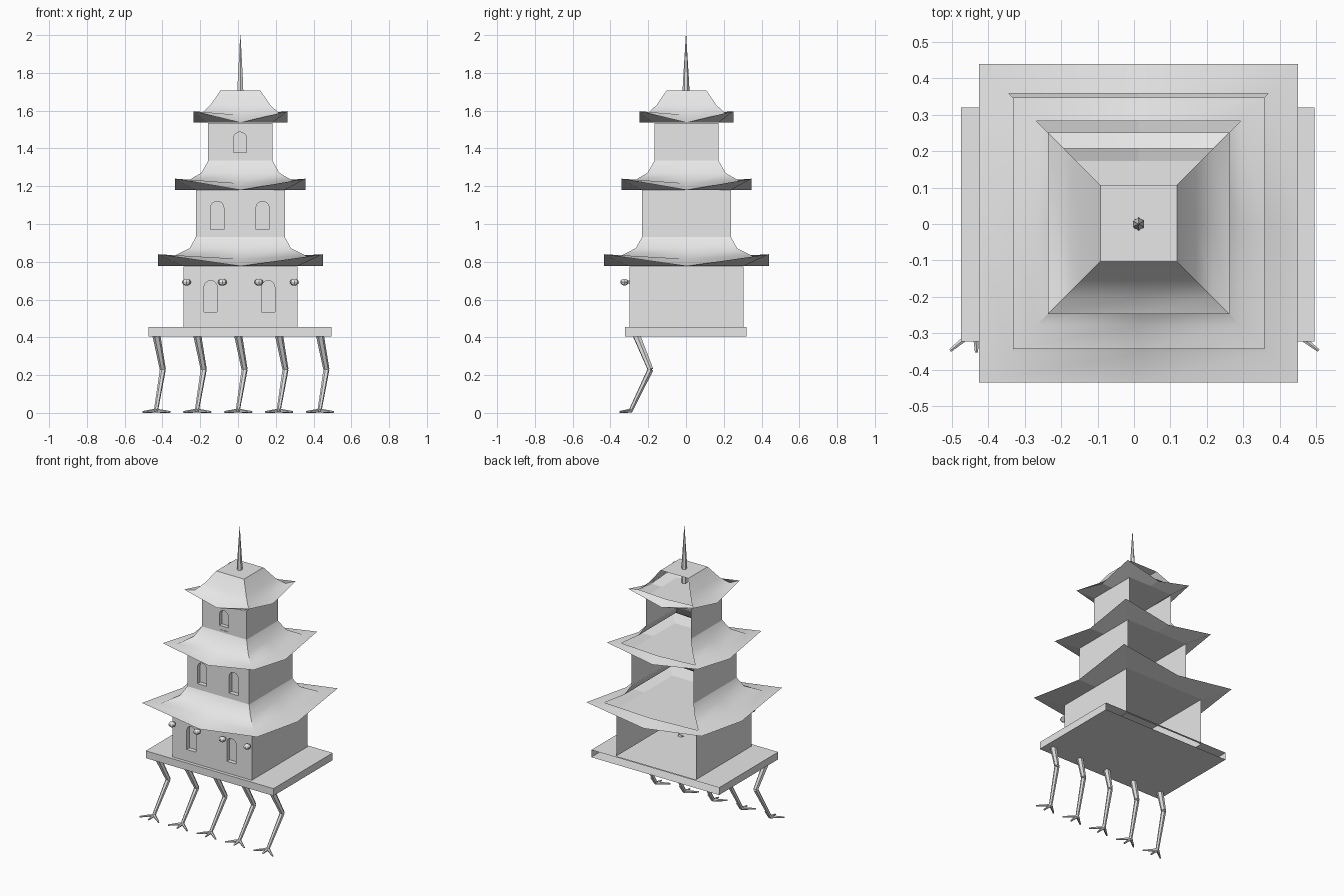
import bpy, bmesh, math
from mathutils import Vector, Matrix

cube = bpy.data.objects.get("Cube")
if cube:
    bpy.data.objects.remove(cube, do_unlink=True)

grey = bpy.data.materials.new("plain_grey")
grey.use_nodes = True
grey.diffuse_color = (0.8, 0.8, 0.8, 1)
grey.node_tree.nodes["Principled BSDF"].inputs["Base Color"].default_value = (0.8, 0.8, 0.8, 1)

CX, CY = 0.0125, 0.0025  # centre of the tower


def finish(bm, name, smooth=False):
    bmesh.ops.remove_doubles(bm, verts=bm.verts, dist=0.0001)
    bmesh.ops.recalc_face_normals(bm, faces=bm.faces)
    mesh = bpy.data.meshes.new(name)
    bm.to_mesh(mesh)
    bm.free()
    mesh.materials.append(grey)
    obj = bpy.data.objects.new(name, mesh)
    bpy.context.collection.objects.link(obj)
    if smooth:
        bpy.ops.object.select_all(action='DESELECT')
        obj.select_set(True)
        bpy.context.view_layer.objects.active = obj
        bpy.ops.object.shade_smooth_by_angle(angle=math.radians(32))
    return obj


def face(bm, points):
    return bm.faces.new([bm.verts.new(p) for p in points])


def flat_rect(bm, x0, x1, y0, y1, z):
    face(bm, [(x0, y0, z), (x1, y0, z), (x1, y1, z), (x0, y1, z)])


def taper(bm, a, b, r1, r2, sides=6):
    """Tapered rod between two points."""
    a, b = Vector(a), Vector(b)
    d = b - a
    m = Matrix.Translation((a + b) / 2) @ d.to_track_quat('Z', 'Y').to_matrix().to_4x4()
    bmesh.ops.create_cone(bm, cap_ends=True, segments=sides, radius1=r1, radius2=r2,
                          depth=d.length, matrix=m)


def arch(cx, z0, z1, r=0.035):
    """Outline of a round-topped window as (x, z) pairs."""
    pts = [(cx - r, z0), (cx + r, z0)]
    for i in range(9):
        a = math.pi * i / 8
        pts.append((cx + r * math.cos(a), z1 - r + r * math.sin(a)))
    return pts


def loop_edges(bm, verts):
    return [bm.edges.new((v, verts[i - 1])) for i, v in enumerate(verts)]


def storey(name, half, z0, z1, windows):
    """Front wall with recessed windows and two side walls, open at the back."""
    bm = bmesh.new()
    x0, x1, y0, y1 = CX - half, CX + half, CY - half, CY + half
    outer = [bm.verts.new(p) for p in ((x0, y0, z0), (x1, y0, z0), (x1, y0, z1), (x0, y0, z1))]
    edges = loop_edges(bm, outer)
    outlines = []
    for w in windows:
        vs = [bm.verts.new((x, y0, z)) for x, z in arch(*w)]
        edges += loop_edges(bm, vs)
        outlines.append(vs)
    bmesh.ops.triangle_fill(bm, use_beauty=True, use_dissolve=False, edges=edges, normal=(0, -1, 0))
    for vs in outlines:
        back = [bm.verts.new(v.co + Vector((0, 0.03, 0))) for v in vs]
        for i in range(len(vs)):
            bm.faces.new((vs[i - 1], vs[i], back[i], back[i - 1]))
        bm.faces.new(back)
    for x in (x0, x1):
        face(bm, [(x, y0, z0), (x, y1, z0), (x, y1, z1), (x, y0, z1)])
    finish(bm, name)


def roof(name, rings, wall_half, cap=False):
    """Curved four-sided roof with raised corners; the back keeps only its eave band."""
    def edge_points(side, ring):
        h, zc, zm = ring
        rot = Matrix.Rotation(side * math.pi / 2, 3, 'Z')
        return [rot @ Vector(p) + Vector((CX, CY, 0))
                for p in ((-h, -h, zc), (0, -h, zm), (h, -h, zc))]

    def bands(bm, side, lower, upper):
        a, b = edge_points(side, lower), edge_points(side, upper)
        for i in range(2):
            face(bm, [a[i], a[i + 1], b[i + 1], b[i]])

    bm = bmesh.new()
    for side in range(4):
        count = 1 if side == 2 else len(rings) - 1
        for lower, upper in list(zip(rings, rings[1:]))[:count]:
            bands(bm, side, lower, upper)
    h, z = rings[-1][:2]
    if cap:
        flat_rect(bm, CX - h, CX + h, CY - h, CY + h, z)
    finish(bm, name, True)

    # Underside running from the eaves to a flat ceiling
    bm = bmesh.new()
    low = rings[0][2]
    inner = (wall_half, low, low)
    for side in range(4):
        bands(bm, side, rings[0], inner)
    flat_rect(bm, CX - wall_half, CX + wall_half, CY - wall_half, CY + wall_half, low)
    finish(bm, name + "_underside")


# Platform: hollow tray, open at the back and under the tower
bm = bmesh.new()
X0, X1, Y0, Y1, Z0, Z1 = -0.475, 0.495, -0.322, 0.32, 0.405, 0.455
flat_rect(bm, X0, X1, Y0, Y1, Z0)
face(bm, [(X0, Y0, Z0), (X1, Y0, Z0), (X1, Y0, Z1), (X0, Y0, Z1)])
for x in (X0, X1):
    face(bm, [(x, Y0, Z0), (x, Y1, Z0), (x, Y1, Z1), (x, Y0, Z1)])
H = 0.302
flat_rect(bm, X0, CX - H, Y0, Y1, Z1)
flat_rect(bm, CX + H, X1, Y0, Y1, Z1)
flat_rect(bm, CX - H, CX + H, Y0, CY - H, Z1)
flat_rect(bm, CX - H, CX + H, CY + H, Y1, Z1)
finish(bm, "platform")

# Storeys
storey("lower_walls", 0.302, 0.455, 0.775, [(-0.145, 0.535, 0.70), (0.16, 0.535, 0.70)])
storey("middle_walls", 0.235, 0.93, 1.18, [(-0.11, 0.97, 1.12), (0.13, 0.97, 1.12)])
storey("upper_walls", 0.17, 1.335, 1.535, [(0.01, 1.35, 1.487)])

# Sill in the upper window
bm = bmesh.new()
bmesh.ops.create_cube(bm, size=1, matrix=Matrix.Translation((0.01, CY - 0.155, 1.364))
                      @ Matrix.Diagonal((0.07, 0.026, 0.027, 1)))
finish(bm, "upper_window_sill")

# Roofs: (half width, corner height, middle height) from eave to top
roof("lower_roof", [(0.437, 0.84, 0.777), (0.355, 0.828, 0.815),
                    (0.268, 0.872, 0.872), (0.235, 0.932, 0.932)], 0.302)
roof("middle_roof", [(0.345, 1.24, 1.18), (0.28, 1.228, 1.215),
                     (0.207, 1.27, 1.27), (0.17, 1.335, 1.335)], 0.235)
roof("upper_roof", [(0.249, 1.597, 1.537), (0.204, 1.587, 1.577),
                    (0.158, 1.63, 1.63), (0.105, 1.708, 1.708)], 0.17, cap=True)

# Spire
bm = bmesh.new()
taper(bm, (CX, 0, 1.61), (CX, 0, 1.74), 0.02, 0.017)
taper(bm, (CX, 0, 1.74), (CX, 0, 2.0), 0.017, 0.001)
finish(bm, "spire")

# Lamps along the lower front wall
for i, x in enumerate((-0.273, -0.083, 0.11, 0.298)):
    bm = bmesh.new()
    bmesh.ops.create_uvsphere(bm, u_segments=8, v_segments=6, radius=1,
                              matrix=Matrix.Translation((x, -0.326, 0.692))
                              @ Matrix.Diagonal((0.024, 0.022, 0.018, 1)))
    taper(bm, (x, -0.33, 0.692), (x, -0.295, 0.692), 0.008, 0.008)
    finish(bm, "lamp_%d" % (i + 1))

# Bird-like legs along the front edge
for i in range(5):
    x = -0.432 + 0.2165 * i
    hip, knee, ankle = (x, -0.262, 0.41), (x + 0.034, -0.188, 0.23), (x - 0.002, -0.292, 0.014)
    bm = bmesh.new()
    taper(bm, hip, knee, 0.021, 0.016)
    taper(bm, knee, ankle, 0.016, 0.011)
    for dx, dy in ((-0.072, -0.055), (0, -0.06), (0.072, -0.055)):
        taper(bm, (x - 0.002, -0.29, 0.012), (x + dx, -0.292 + dy, 0.005), 0.011, 0.005)
    finish(bm, "leg_%d" % (i + 1))
